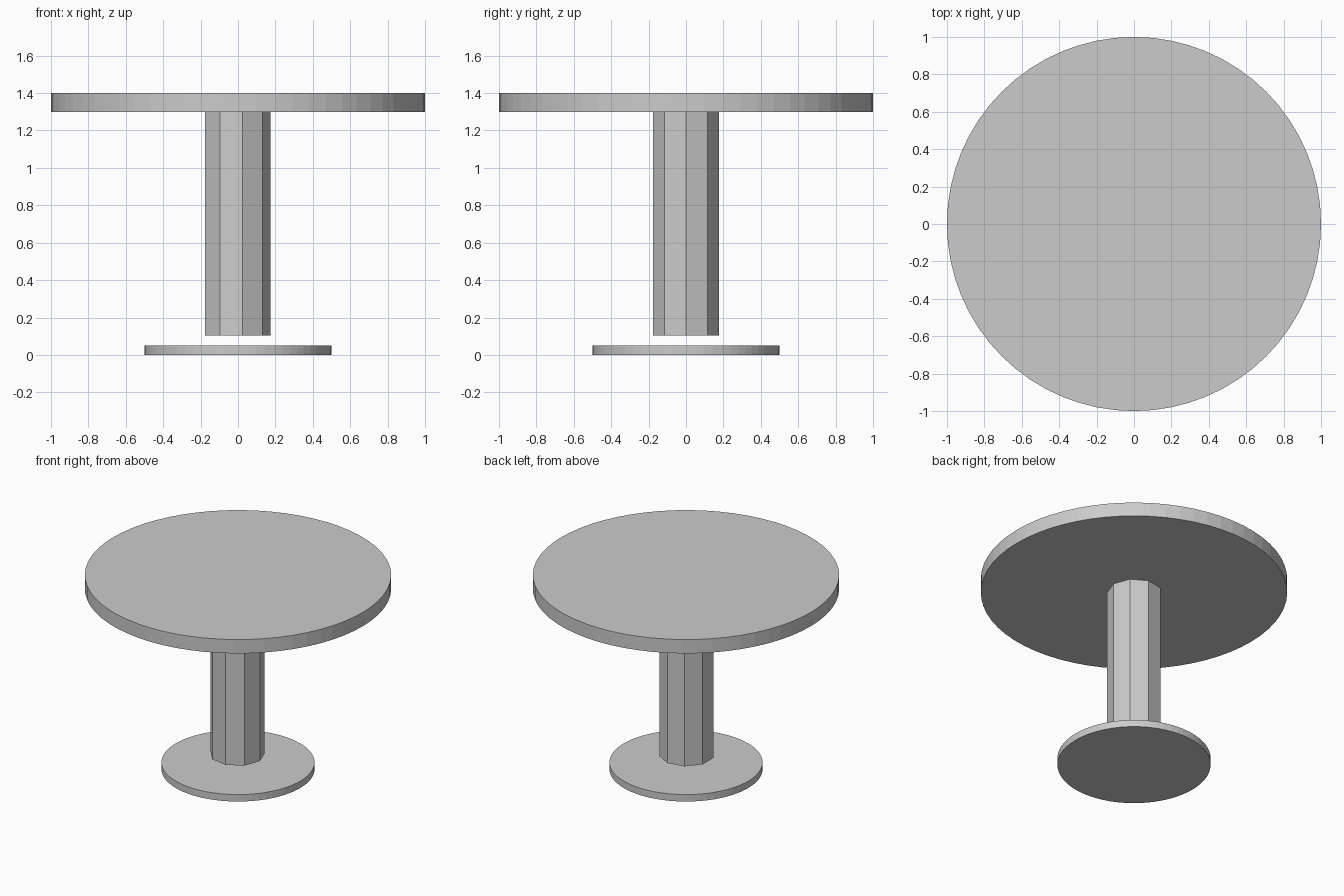
import bpy

if "Cube" in bpy.data.objects:
    bpy.data.objects.remove(bpy.data.objects["Cube"])


def cylinder(name, radius, z0, z1, sides, x=0.0):
    """Upright flat-shaded cylinder between two heights, first vertex on +x."""
    bpy.ops.mesh.primitive_cylinder_add(
        vertices=sides, radius=radius, depth=z1 - z0, location=(x, 0, (z0 + z1) / 2))
    obj = bpy.context.object
    obj.name = name
    # primitive starts its ring on +y; turn it so that vertex lies on +x
    obj.rotation_euler.z = -1.5707963
    bpy.ops.object.transform_apply(location=False, rotation=True, scale=False)
    return obj


# Round foot plate
cylinder("base", 0.5, 0.0, 0.05, 64)

# Nine-sided column, floating just above the foot plate
cylinder("column", 0.18, 0.105, 1.3, 9, x=-0.006)

# Round table top
cylinder("table_top", 1.0, 1.3, 1.4, 64)
